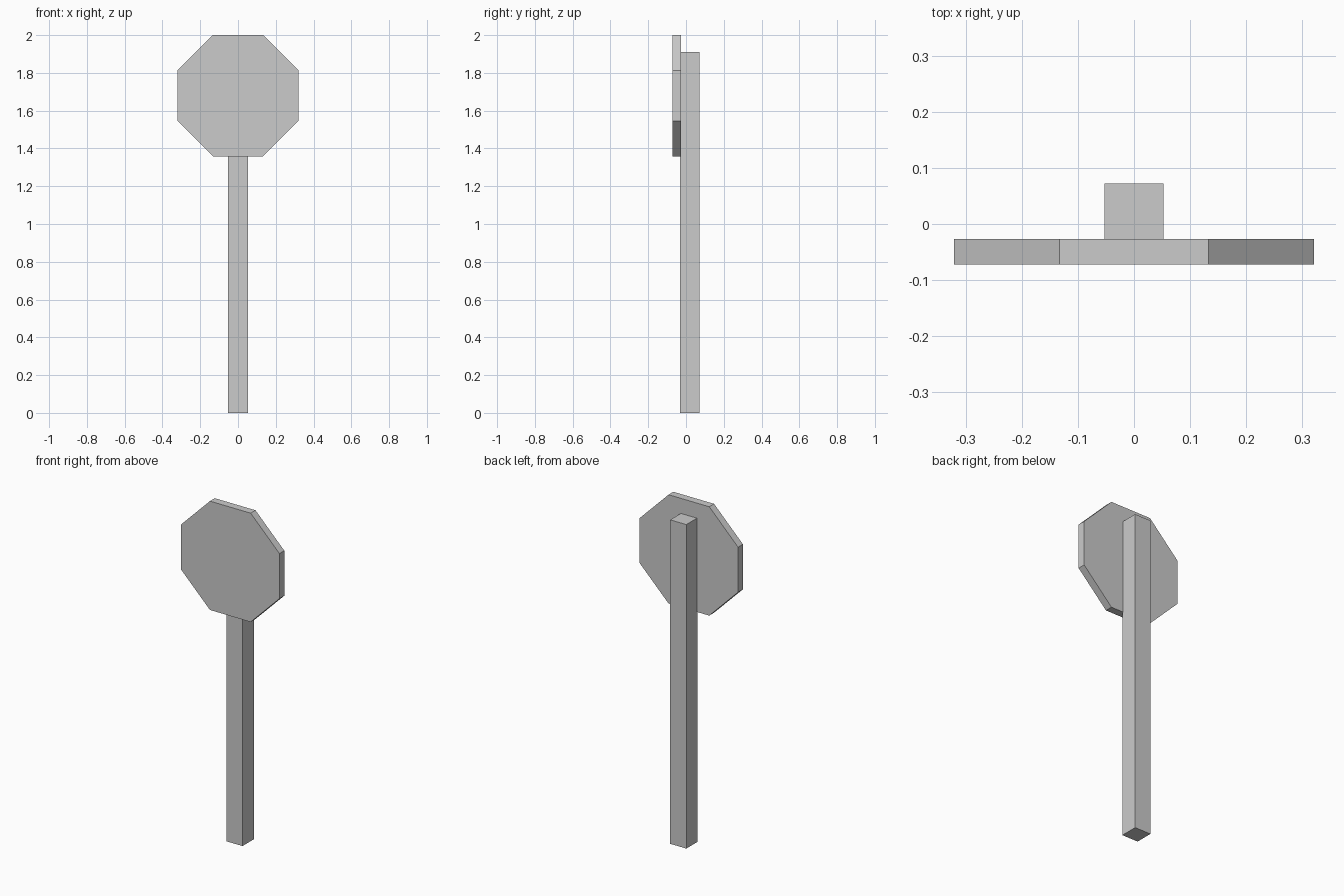
import bpy
import math

if "Cube" in bpy.data.objects:
    bpy.data.objects.remove(bpy.data.objects["Cube"])

# square post, slightly sunk into the back of the plate
bpy.ops.mesh.primitive_cube_add(size=1, location=(0, 0.0195, 0.9555))
post = bpy.context.object
post.name = "post"
post.scale = (0.105, 0.105, 1.911)
bpy.ops.object.transform_apply(location=False, rotation=False, scale=True)

# regular octagonal sign plate, flat sides up and facing the front
apothem = 0.321
thickness = 0.045
bpy.ops.mesh.primitive_cylinder_add(
    vertices=8, radius=apothem / math.cos(math.pi / 8), depth=thickness)
plate = bpy.context.object
plate.name = "sign_plate"
plate.rotation_euler = (0, 0, math.pi / 8)
bpy.ops.object.transform_apply(location=False, rotation=True, scale=False)
plate.rotation_euler = (math.pi / 2, 0, 0)
plate.location = (0, -0.072 + thickness / 2, 2 - apothem)
